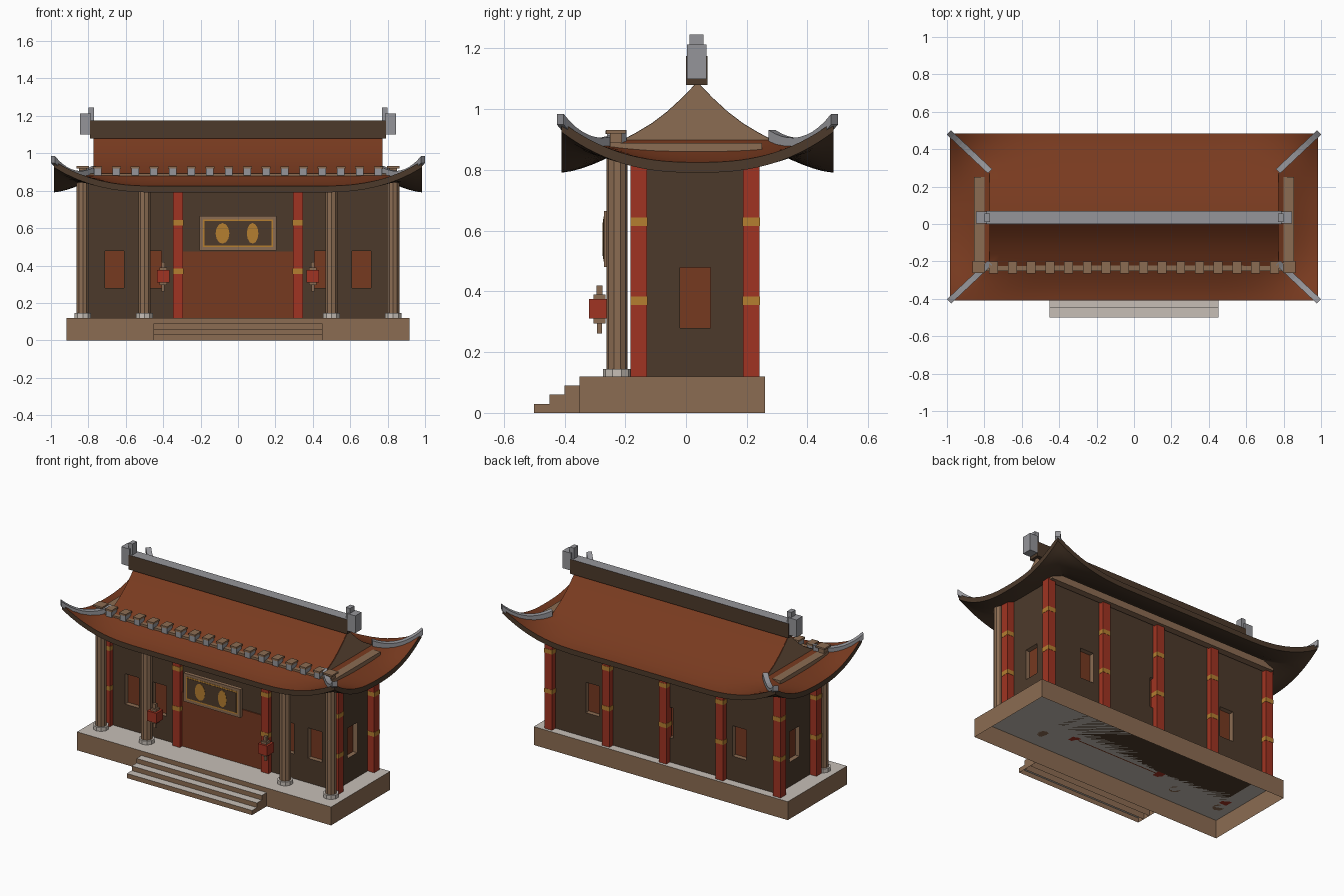
import bpy, bmesh, math
from mathutils import Vector

if "Cube" in bpy.data.objects:
    bpy.data.objects.remove(bpy.data.objects["Cube"])

def mat(name, r, g, b):
    m = bpy.data.materials.new(name)
    m.diffuse_color = (r, g, b, 1)
    m.use_nodes = True
    m.node_tree.nodes["Principled BSDF"].inputs["Base Color"].default_value = m.diffuse_color
    return m

TAN = mat("tan_wood", .26, .150, .085)
DARK = mat("dark_wood", .073, .042, .024)
RED = mat("red_lacquer", .35, .034, .016)
ROOF = mat("roof_tile", .19, .043, .014)
DOOR = mat("door_brown", .18, .041, .0145)
GOLD = mat("gold", .46, .21, .03)
GREY = mat("ridge_grey", .30, .30, .32)
STONE = mat("pale_stone", .57, .52, .47)

def finish(bm, name, mats):
    me = bpy.data.meshes.new(name)
    bm.to_mesh(me)
    bm.free()
    ob = bpy.data.objects.new(name, me)
    bpy.context.collection.objects.link(ob)
    for m in mats:
        me.materials.append(m)
    return ob

def add_box(bm, x0, x1, y0, y1, z0, z1):
    r = bmesh.ops.create_cube(bm, size=1)
    for v in r["verts"]:
        v.co = Vector(((x0 + x1) / 2 + v.co.x * (x1 - x0),
                       (y0 + y1) / 2 + v.co.y * (y1 - y0),
                       (z0 + z1) / 2 + v.co.z * (z1 - z0)))
    return list({f for v in r["verts"] for f in v.link_faces})

def boxes(name, m, *dims, top=None, hollow=False):
    """One object from boxes; tops may take their own material, hollow ones have no floor."""
    bm = bmesh.new()
    for d in dims:
        add_box(bm, *d)
    bm.normal_update()
    if hollow:
        bmesh.ops.delete(bm, geom=[f for f in bm.faces if f.normal.z < -.5], context='FACES')
    if top:
        for f in bm.faces:
            f.material_index = int(f.normal.z > .5)
    return finish(bm, name, [m, top] if top else [m])

def around(x, y, r, z0, z1):
    return (x - r, x + r, y - r, y + r, z0, z1)

# Platform and steps, open underneath
boxes("platform", TAN, (-.917, .917, -.35, .26, 0, .12), top=STONE, hollow=True)
boxes("steps", TAN, *[(-.452, .452, -.50 + .05 * i, -.45 + .05 * i, 0, .03 * (i + 1))
                      for i in range(3)], top=STONE, hollow=True)

# Walls with recessed windows and door
wall_mats = [DARK, TAN, DOOR]
walls = boxes("walls", DARK, (-.805, .805, -.15, .205, .12, .87))
for m in wall_mats[1:]:
    walls.data.materials.append(m)
bm = bmesh.new()
D = .03
cuts = []
for s in (-1, 1):
    for c in (.66, .46):
        cuts.append((s * c - .05, s * c + .05, -.2, -.15 + D, .28, .478))
    cuts.append((s * .53 - .05, s * .53 + .05, .205 - D, .25, .28, .478))
    cuts.append((*sorted((s * (.805 - D), s * .85)), -.02, .08, .28, .478))
cuts.append((-.05, .05, .205 - D, .25, .28, .478))
for c in cuts:
    for f in add_box(bm, *c):
        f.normal_update()
        p = f.calc_center_median()
        # the pane is the face lying on the recess depth
        pane = abs(abs(p.x) - (.805 - D)) < 1e-3 or abs(p.y - (-.15 + D)) < 1e-3 \
            or abs(p.y - (.205 - D)) < 1e-3
        f.material_index = 2 if pane else 1
cutter = finish(bm, "window_cutter", wall_mats)
cutter.hide_render = True
cutter.hide_viewport = True
mod = walls.modifiers.new("windows", 'BOOLEAN')
mod.operation = 'DIFFERENCE'
mod.solver = 'EXACT'
mod.object = cutter
boxes("front_door", DOOR, (-.295, .295, -.157, -.149, .12, .475))

# Red pillars with gold bands
spots = [(s * .825, y) for s in (-1, 1) for y in (-.155, .215)]
spots += [(-.32, -.155), (.32, -.155), (-.41, .215), (0, .215), (.41, .215)]
boxes("red_pillars", RED, *[around(x, y, .027, .12, .85) for x, y in spots])
boxes("pillar_bands", GOLD, *[around(x, y, .0285, z, z + .028)
                              for x, y in spots for z in (.355, .615)])

# Round porch columns on stone feet
def columns(name, m, r, z0, z1):
    bm = bmesh.new()
    for x in (-.83, -.5, .5, .83):
        v = bmesh.ops.create_cone(bm, cap_ends=True, segments=10, radius1=r, radius2=r,
                                  depth=z1 - z0)["verts"]
        bmesh.ops.translate(bm, verts=v, vec=(x, -.227, (z0 + z1) / 2))
    finish(bm, name, [m])
columns("porch_columns", TAN, .035, .12, .845)
columns("column_feet", STONE, .047, .12, .145)

# Hanging lanterns
lx = (-.4, .4)
boxes("lantern_bodies", RED, *[around(x, -.285, .034, .31, .375) for x in lx])
boxes("lantern_fittings", TAN,
      *[around(x, -.285, r, a, b) for x in lx
        for r, a, b in ((.02, .375, .39), (.01, .39, .42), (.02, .295, .31), (.008, .262, .295))])

# Name board, left blank with two gold ornaments
boxes("board_frame", TAN, (-.205, .205, -.27, -.245, .48, .665))
boxes("board_border", GOLD, (-.187, .187, -.2715, -.269, .498, .647))
boxes("board_panel", DARK, (-.178, .178, -.273, -.271, .507, .638))
bm = bmesh.new()
for x, w in ((-.083, .037), (.078, .031)):
    v = bmesh.ops.create_cone(bm, cap_ends=True, segments=12, radius1=1, radius2=1, depth=1)["verts"]
    for q in v:
        q.co = Vector((x + q.co.x * w, -.2735 + q.co.z * .002, .572 + q.co.y * .055))
bmesh.ops.recalc_face_normals(bm, faces=bm.faces)
finish(bm, "board_ornaments", [GOLD])

# Roof frame beams and eave brackets
boxes("roof_beams", TAN, (-.855, .855, -.25, -.215, .86, .892), (-.84, .84, .218, .262, .825, .87),
      (-.855, -.80, -.23, .25, .86, .888), (.80, .855, -.23, .25, .86, .888))
bx = [-.75 + .1 * i for i in range(16)]
boxes("bracket_blocks", GREY, *[(x - .02, x + .02, -.26, -.205, .88, .918) for x in bx])
boxes("bracket_caps", TAN, *[(x - .024, x + .024, -.265, -.20, .918, .93) for x in bx],
      *[around(s * .83, -.23, .033, .92, .931) for s in (-1, 1)],
      *[around(s * .83, -.23, .02, .88, .92) for s in (-1, 1)])

# Curved roof: skirt with lifted corners running smoothly into the two slopes
CY, HX, HY, IX, IY = .0375, .985, .4475, .77, .245
SLOPE = [(.2, .924), (.15, .954), (.1, .992), (.05, 1.038), (0, 1.09)]
def skirt(side, u, t):
    a = abs(u)
    lift = (max(0, a - .45) / .55) ** 2.5 if side in "fb" else a ** 2.5
    z = .825 + .075 * max(t, 0) ** 1.5 + .134 * lift * (1 - t) ** 2
    x, y = HX + (IX - HX) * t, HY + (IY - HY) * t
    s = -1 if side in "fl" else 1
    return Vector((u * x, CY + s * y, z) if side in "fb" else (s * x, CY + u * y, z))

bm = bmesh.new()
N, M = 32, 6
for side in "fblr":
    g = []
    for i in range(N + 1):
        u = -1 + 2 * i / N
        row = [skirt(side, u, j / M) for j in range(M + 1)]
        if side in "fb":
            s = -1 if side == "f" else 1
            row += [Vector((u * IX, CY + s * d, z)) for d, z in SLOPE]
        g.append([bm.verts.new(p) for p in row])
    for a, b in zip(g, g[1:]):
        for j in range(len(a) - 1):
            f = bm.faces.new((a[j], b[j], b[j + 1], a[j + 1]))
            f.normal_update()
            if f.normal.z < 0:
                f.normal_flip()
bmesh.ops.remove_doubles(bm, verts=bm.verts, dist=1e-4)
tops = set(bm.faces)
ext = bmesh.ops.extrude_face_region(bm, geom=list(bm.faces), use_keep_orig=True)["geom"]
for v in ext:
    if isinstance(v, bmesh.types.BMVert):
        v.co.z -= .034
for f in bm.faces:
    f.material_index = 0 if f in tops else 1
    f.smooth = True
bmesh.ops.recalc_face_normals(bm, faces=bm.faces)
ob = finish(bm, "curved_roof", [ROOF, DARK])
with bpy.context.temp_override(object=ob, active_object=ob, selected_objects=[ob],
                               selected_editable_objects=[ob]):
    bpy.ops.object.shade_smooth_by_angle(angle=math.radians(35))

# Gable ends: the slope profile pushed along x, just inside the roof sheet
half = [(d, z - .003) for d, z in [(IY, .9)] + SLOPE]
prof = [(CY - d, z) for d, z in half] + [(CY + d, z) for d, z in half[-2::-1]]
prof += [(CY + IY, .88), (CY - IY, .88)]
bm = bmesh.new()
ends = [[bm.verts.new((x, y, z)) for y, z in prof] for x in (-.773, .773)]
for e in ends:
    bm.faces.new(e)
for i in range(len(prof)):
    k = (i + 1) % len(prof)
    bm.faces.new((ends[0][i], ends[0][k], ends[1][k], ends[1][i]))
bmesh.ops.recalc_face_normals(bm, faces=bm.faces)
for f in bm.faces:
    f.material_index = 1 if abs(f.normal.x) > .5 else 2 if f.normal.z < -.5 else 0
finish(bm, "gable_ends", [ROOF, TAN, DARK])

# Main ridge and end ornaments
boxes("main_ridge", DARK, (-.79, .79, 0, .07, 1.08, 1.175), top=GREY)
orn = []
for s in (-1, 1):
    orn.append((*sorted((s * .785, s * .845)), .003, .067, 1.10, 1.213))
    orn.append((*sorted((s * .77, s * .80)), .012, .057, 1.17, 1.246))
boxes("ridge_ornaments", GREY, *orn)

# Corner hip ridges swept along the skirt's diagonals
bm = bmesh.new()
for side in "fb":
    for u in (-1, 1):
        rings = []
        for j in range(11):
            t = -.02 + 1.02 * j / 10
            p = skirt(side, u, t)
            across = Vector((u, 1 if side == "f" else -1, 0)).normalized() * .016
            top = .02 + .012 * max(t, 0) ** 2
            rings.append([bm.verts.new(p + across * a + Vector((0, 0, h)))
                          for a, h in ((-1, -.015), (1, -.015), (1, top), (-1, top))])
        for a, b in zip(rings, rings[1:]):
            for k in range(4):
                bm.faces.new((a[k], a[(k + 1) % 4], b[(k + 1) % 4], b[k]))
        bm.faces.new(rings[0])
        bm.faces.new(rings[-1])
bmesh.ops.recalc_face_normals(bm, faces=bm.faces)
finish(bm, "hip_ridges", [GREY])
